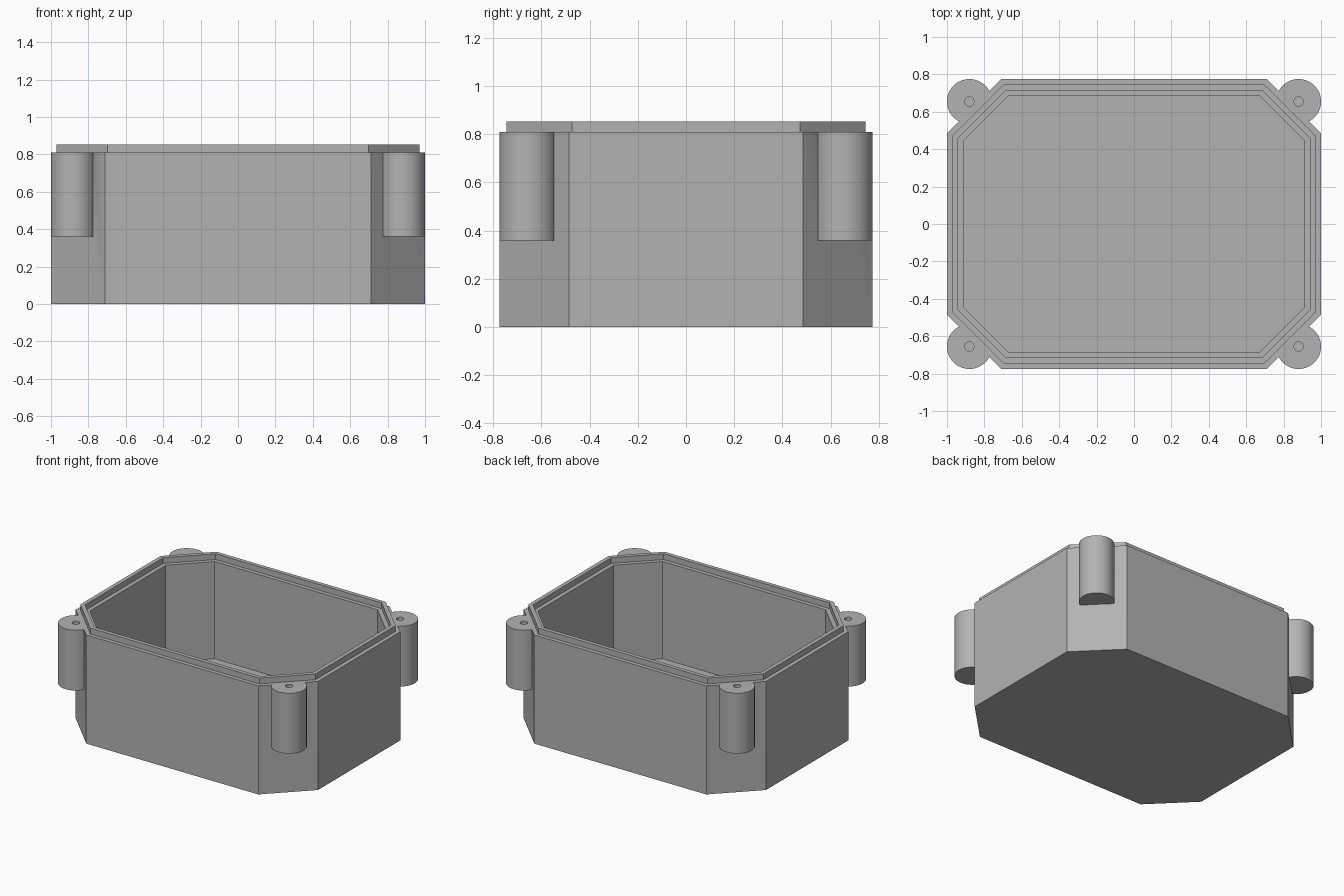
import bpy, bmesh, math

if "Cube" in bpy.data.objects:
    bpy.data.objects.remove(bpy.data.objects["Cube"], do_unlink=True)

HX, HY, CHAMFER = 1.0, 0.775, 0.29      # outer footprint
RIM, LIP, FLOOR = 0.81, 0.853, 0.085    # heights
BOSS_X, BOSS_Y, BOSS_R, BOSS_BASE = 0.88, 0.655, 0.12, 0.36
HOLE_R, HOLE_BASE = 0.025, 0.45

grey = bpy.data.materials.new("grey plastic")
grey.use_nodes = True
colour = (0.45, 0.45, 0.45, 1)
grey.diffuse_color = colour
grey.node_tree.nodes["Principled BSDF"].inputs["Base Color"].default_value = colour


def add_object(name, bm):
    bmesh.ops.recalc_face_normals(bm, faces=bm.faces)
    mesh = bpy.data.meshes.new(name)
    bm.to_mesh(mesh)
    bm.free()
    mesh.materials.append(grey)
    obj = bpy.data.objects.new(name, mesh)
    bpy.context.collection.objects.link(obj)
    return obj


def octagon(inset):
    """Chamfered rectangle moved inward by an even distance."""
    x, y = HX - inset, HY - inset
    c = CHAMFER - inset * (1 - math.tan(math.pi / 8))
    return [(x, c - y), (x, y - c), (x - c, y), (c - x, y),
            (-x, y - c), (-x, c - y), (c - x, -y), (x - c, -y)]


def corner_cylinders(name, radius, bottom, top, sides):
    """One upright cylinder at each of the four corners."""
    bm = bmesh.new()
    for sx in (-1, 1):
        for sy in (-1, 1):
            new = bmesh.ops.create_cone(bm, cap_ends=True, segments=sides,
                                        radius1=radius, radius2=radius,
                                        depth=top - bottom)
            bmesh.ops.translate(bm, verts=new["verts"],
                                vec=(sx * BOSS_X, sy * BOSS_Y, (top + bottom) / 2))
    return add_object(name, bm)


# Hollow box with a raised lip: octagon rings of (inset, height), lofted
profile = [(0, 0), (0, RIM), (0.03, RIM), (0.03, LIP),
           (0.06, LIP), (0.06, RIM), (0.09, RIM), (0.09, FLOOR)]
bm = bmesh.new()
rings = [[bm.verts.new((x, y, z)) for x, y in octagon(d)] for d, z in profile]
for lower, upper in zip(rings, rings[1:]):
    for i in range(8):
        j = (i + 1) % 8
        bm.faces.new((lower[i], lower[j], upper[j], upper[i]))
bm.faces.new(rings[0][::-1])
bm.faces.new(rings[-1])
box = add_object("enclosure_box", bm)

# Corner screw bosses are merged in, then their holes are drilled
bosses = corner_cylinders("screw_bosses", BOSS_R, BOSS_BASE, RIM, 64)
holes = corner_cylinders("screw_hole_cutters", HOLE_R, HOLE_BASE, RIM + 0.02, 32)
bpy.context.view_layer.objects.active = box
for helper, operation in ((bosses, 'UNION'), (holes, 'DIFFERENCE')):
    helper.hide_render = True
    mod = box.modifiers.new(helper.name, 'BOOLEAN')
    mod.operation = operation
    mod.solver = 'EXACT'
    mod.object = helper
    bpy.ops.object.modifier_apply(modifier=mod.name)
    bpy.data.objects.remove(helper, do_unlink=True)

# Round bosses shade smooth, box edges stay sharp
bpy.ops.object.select_all(action='DESELECT')
box.select_set(True)
bpy.ops.object.shade_smooth_by_angle(angle=math.radians(30))
